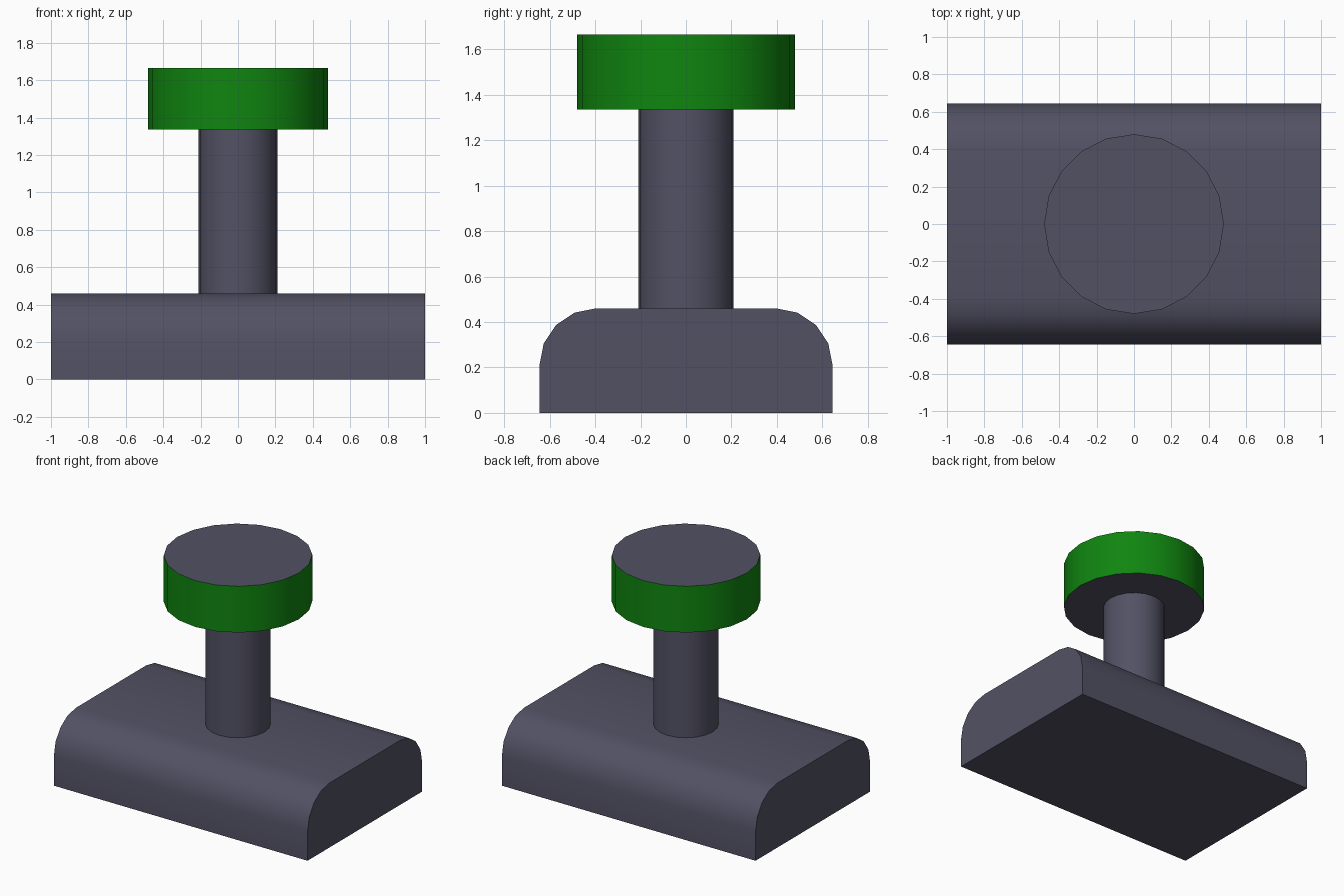
import bpy, bmesh, math

if "Cube" in bpy.data.objects:
    bpy.data.objects.remove(bpy.data.objects["Cube"])


def material(name, rgb):
    m = bpy.data.materials.new(name)
    m.diffuse_color = (*rgb, 1.0)
    m.use_nodes = True
    m.node_tree.nodes["Principled BSDF"].inputs["Base Color"].default_value = m.diffuse_color
    return m


grey = material("slate grey", (0.085, 0.083, 0.127))
green = material("green", (0.005, 0.235, 0.005))


def smooth(obj):
    bpy.ops.object.select_all(action='DESELECT')
    obj.select_set(True)
    bpy.context.view_layer.objects.active = obj
    bpy.ops.object.shade_smooth_by_angle(angle=math.radians(35))


def extrude_outline(name, outline, vector, mats):
    """Closed outline swept along a vector, capped at both ends."""
    bm = bmesh.new()
    face = bm.faces.new([bm.verts.new(p) for p in outline])
    res = bmesh.ops.extrude_face_region(bm, geom=[face], use_keep_orig=True)
    moved = [g for g in res["geom"] if isinstance(g, bmesh.types.BMVert)]
    bmesh.ops.translate(bm, verts=moved, vec=vector)
    bmesh.ops.recalc_face_normals(bm, faces=bm.faces)
    mesh = bpy.data.meshes.new(name)
    bm.to_mesh(mesh)
    bm.free()
    for m in mats:
        mesh.materials.append(m)
    obj = bpy.data.objects.new(name, mesh)
    bpy.context.collection.objects.link(obj)
    smooth(obj)
    return obj


def circle(r, z, n=20):
    return [(r * math.cos(math.tau * i / n), r * math.sin(math.tau * i / n), z)
            for i in range(n)]


# Base: block with rounded long upper edges
half_y, height, r = 0.645, 0.46, 0.25
arc = [(half_y - r + r * math.cos(math.radians(22.5 * i)),
        height - r + r * math.sin(math.radians(22.5 * i))) for i in range(5)]
side = [(half_y, 0.0)] + arc
profile = side + [(-y, z) for y, z in reversed(side)]
extrude_outline("base", [(-1, y, z) for y, z in profile], (2, 0, 0), [grey])

# Stem
extrude_outline("stem", circle(0.21, 0.46), (0, 0, 0.875), [grey])

# Knob: green rim, grey top and bottom
knob = extrude_outline("knob", circle(0.48, 1.335), (0, 0, 0.33), [grey, green])
for f in knob.data.polygons:
    f.material_index = 1 if abs(f.normal.z) < 0.5 else 0
